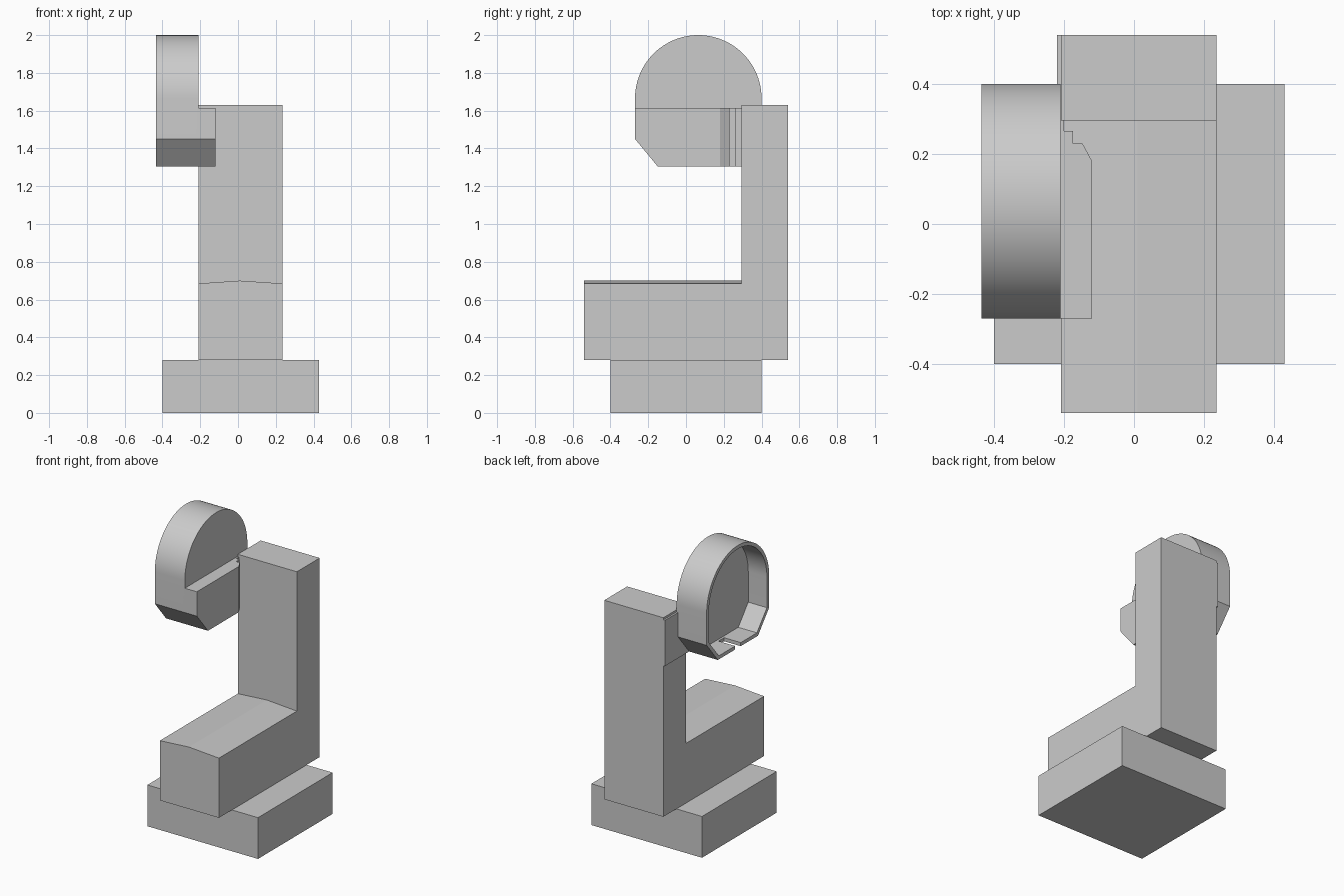
import bpy, bmesh, math
from mathutils import Vector

cube = bpy.data.objects.get("Cube")
if cube:
    bpy.data.objects.remove(cube, do_unlink=True)

grey = bpy.data.materials.new("plain grey")
grey.use_nodes = True
colour = (0.6, 0.6, 0.6, 1)
grey.diffuse_color = colour
grey.node_tree.nodes["Principled BSDF"].inputs["Base Color"].default_value = colour


def prism(points, axis, low, high):
    """Extrude a profile along x (points are y, z) or z (points are x, y)."""
    bm = bmesh.new()
    place = (lambda p: (low, p[0], p[1])) if axis == "x" else (lambda p: (p[0], p[1], low))
    face = bm.faces.new([bm.verts.new(place(p)) for p in points])
    top = bmesh.ops.extrude_face_region(bm, geom=[face])["geom"]
    step = Vector((high - low, 0, 0)) if axis == "x" else Vector((0, 0, high - low))
    bmesh.ops.translate(bm, vec=step, verts=[v for v in top if isinstance(v, bmesh.types.BMVert)])
    bmesh.ops.recalc_face_normals(bm, faces=bm.faces)
    return bm


def rectangle(a, b, c, d):
    return [(a, c), (b, c), (b, d), (a, d)]


def finish(bm, name):
    bmesh.ops.recalc_face_normals(bm, faces=bm.faces)
    mesh = bpy.data.meshes.new(name)
    bm.to_mesh(mesh)
    bm.free()
    mesh.materials.append(grey)
    obj = bpy.data.objects.new(name, mesh)
    bpy.context.collection.objects.link(obj)
    return obj


# Base block
finish(prism(rectangle(-0.4, 0.43, -0.4, 0.4), "z", 0, 0.28), "base")

# L-shaped stand with a slight ridge along the foot
FOOT = 0.685
stand = prism([(-0.54, 0.28), (0.54, 0.28), (0.54, 1.63), (0.295, 1.63),
               (0.295, FOOT), (-0.54, FOOT)], "x", -0.208, 0.235)
bmesh.ops.bisect_plane(stand, geom=stand.verts[:] + stand.edges[:] + stand.faces[:],
                       plane_co=(0.01, 0, 0), plane_no=(1, 0, 0))
for v in stand.verts:
    if abs(v.co.x - 0.01) < 0.001 and abs(v.co.z - FOOT) < 0.001:
        v.co.z = 0.7
finish(stand, "stand")

# Bracket joining the cup to the column, with its front lower edge cut off
bracket = prism([(-0.22, -0.27), (-0.12, -0.27), (-0.12, 0.18), (-0.147, 0.23),
                 (-0.174, 0.23), (-0.174, 0.265), (-0.2, 0.265), (-0.2, 0.54),
                 (-0.22, 0.54)], "z", 1.305, 1.615)
cut = bmesh.ops.bisect_plane(bracket, geom=bracket.verts[:] + bracket.edges[:] + bracket.faces[:],
                             plane_co=(0, -0.27, 1.45), plane_no=(0, -0.145, -0.12), clear_outer=True)
bmesh.ops.holes_fill(bracket, edges=[e for e in bracket.edges if e.is_boundary])
finish(bracket, "bracket")

# Cup: rounded top, chamfered bottom, recessed on its outer side
CY, CZ, R, N = 0.065, 1.665, 0.335, 48
outline = [(CY + R * math.cos(math.pi * i / N), CZ + R * math.sin(math.pi * i / N))
           for i in range(N + 1)]
outline += [(CY - R, 1.45), (CY - 0.215, 1.305), (CY + 0.215, 1.305), (CY + R, 1.45)]
cup_mesh = prism(outline, "x", -0.435, -0.21)
open_face = min(cup_mesh.faces, key=lambda f: f.calc_center_median().x)
bmesh.ops.inset_region(cup_mesh, faces=[open_face], thickness=0.024, use_even_offset=True)
floor = bmesh.ops.extrude_face_region(cup_mesh, geom=[open_face])["geom"]
bmesh.ops.delete(cup_mesh, geom=[open_face], context="FACES_ONLY")
bmesh.ops.translate(cup_mesh, vec=(0.14, 0, 0),
                    verts=[v for v in floor if isinstance(v, bmesh.types.BMVert)])
cup = finish(cup_mesh, "cup")

# Cable notch through the bottom wall of the cup
notch = finish(prism(rectangle(CY - 0.03, CY + 0.03, 1.28, 1.345), "x", -0.46, -0.31), "notch_cutter")
notch.hide_render = True
notch.hide_viewport = True
boolean = cup.modifiers.new("notch", "BOOLEAN")
boolean.operation = "DIFFERENCE"
boolean.solver = "EXACT"
boolean.object = notch

bpy.ops.object.select_all(action="DESELECT")
cup.select_set(True)
bpy.context.view_layer.objects.active = cup
bpy.ops.object.shade_smooth_by_angle(angle=math.radians(25))
